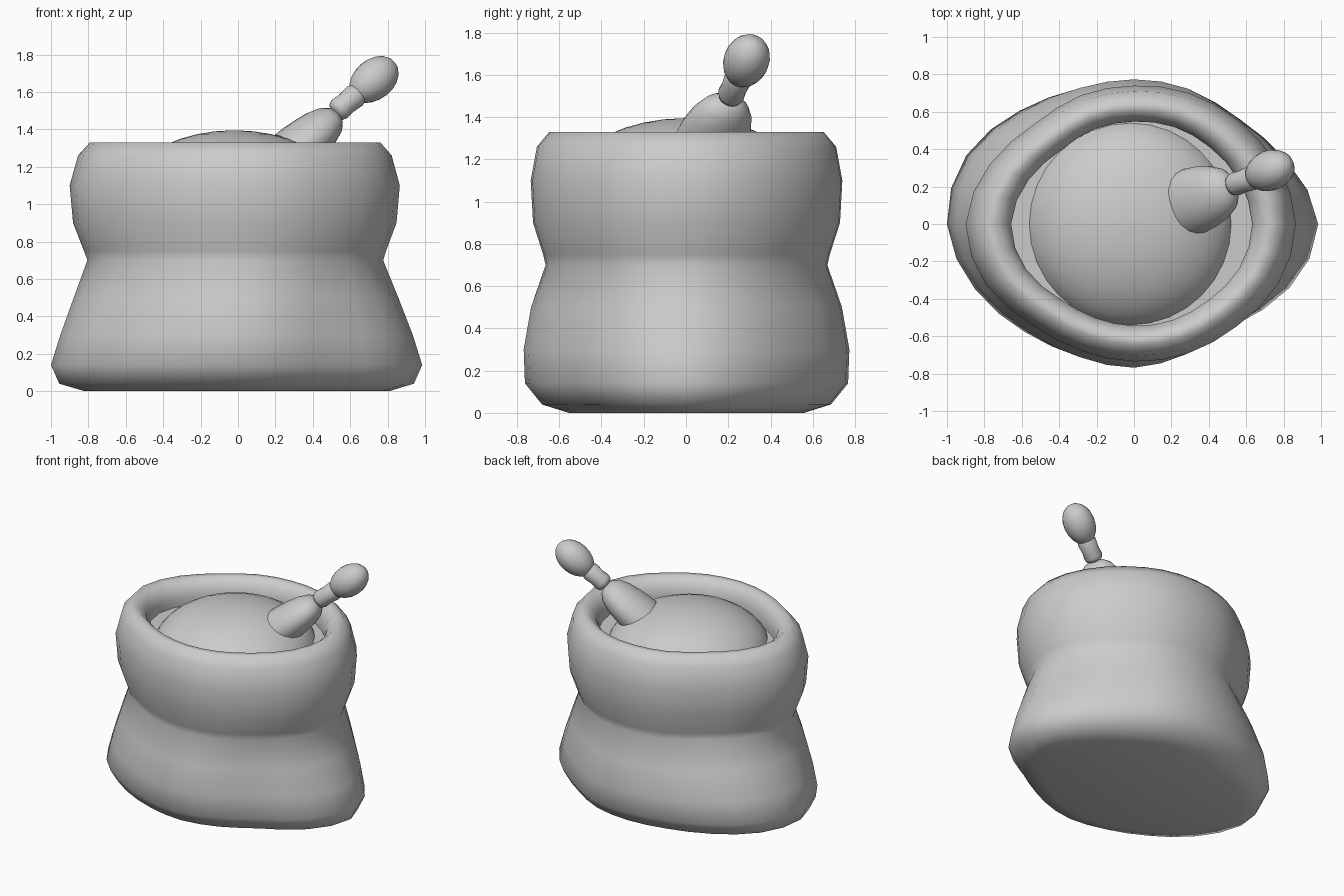
import bpy, bmesh
from math import cos, sin, pi, radians
from mathutils import Vector, Matrix

if "Cube" in bpy.data.objects:
    bpy.data.objects.remove(bpy.data.objects["Cube"])


def loft(name, rings, matrix=Matrix()):
    """Skin a stack of equal-sized rings and cap both ends."""
    bm = bmesh.new()
    loops = [[bm.verts.new(matrix @ Vector(p)) for p in ring] for ring in rings]
    n = len(loops[0])
    for a, b in zip(loops, loops[1:]):
        for i in range(n):
            j = (i + 1) % n
            bm.faces.new((a[i], a[j], b[j], b[i]))
    bm.faces.new(loops[0][::-1])
    bm.faces.new(loops[-1])
    bmesh.ops.recalc_face_normals(bm, faces=bm.faces)
    mesh = bpy.data.meshes.new(name)
    bm.to_mesh(mesh)
    bm.free()
    obj = bpy.data.objects.new(name, mesh)
    bpy.context.collection.objects.link(obj)
    bpy.ops.object.select_all(action='DESELECT')
    obj.select_set(True)
    bpy.context.view_layer.objects.active = obj
    bpy.ops.object.shade_smooth_by_angle(angle=radians(65))
    return obj


def oval(rx, ry, z, n=20):
    return [(rx * cos(2 * pi * i / n), ry * sin(2 * pi * i / n), z) for i in range(n)]


def refine(radii):
    """Double the number of outline points along a smooth closed curve."""
    n, out = len(radii), []
    for i in range(n):
        a, b, c, d = (radii[(i + k) % n] for k in (-1, 0, 1, 2))
        out += [b, (9 * (b + c) - a - d) / 16]
    return out


# Sack: irregular outlines (radius every 22.5 degrees) for the foot and the collar
FOOT = refine([.985, .885, .80, .785, .775, .79, .865, .97,
               1.0, .92, .825, .775, .77, .755, .77, .90])
COLLAR = refine([.865, .83, .785, .76, .74, .745, .755, .835,
                 .90, .855, .765, .735, .735, .75, .775, .835])
# height, x scale, y scale, blend from foot to collar
SACK = [(0, .82, .72, 0), (.04, .955, .885, 0), (.14, 1, .99, 0),
        (.30, .955, 1, .05), (.50, .915, .97, .4), (.70, .885, .90, .9),
        (.75, .915, .92, 1), (.90, .98, .985, 1), (1.10, 1, 1, 1),
        (1.26, .95, .96, 1), (1.33, .88, .88, 1), (1.33, .82, .82, 1),
        (1.28, .755, .765, 1), (1.22, .73, .74, 1), (1.16, .73, .74, 1)]


def sack_ring(z, sx, sy, t):
    ring = []
    for i, (f, c) in enumerate(zip(FOOT, COLLAR)):
        a, r = i * 2 * pi / len(FOOT), f + (c - f) * t
        ring.append((sx * r * cos(a), sy * r * sin(a), z))
    return ring


loft("sack", [sack_ring(*s) for s in SACK])

# Domed heap of contents filling the mouth of the sack
heap = []
for k in range(9):
    a = radians(10 + 79 * k / 8)
    r = .562 * cos(a)
    heap.append([(x - .02, y, z) for x, y, z in oval(r, r, 1.075 + .32 * sin(a), 32)])
loft("heap", heap)

# Scoop, tilted along one axis
AXIS = Vector((.735, .267, .624)).normalized()
TURN = AXIS.to_track_quat('Z', 'Y').to_matrix().to_4x4()


def place(x, y, z):
    return Matrix.Translation((x, y, z)) @ TURN


BOWL = [(-.34, .178, .13), (-.28, .178, .128), (-.20, .17, .12), (-.12, .15, .108),
        (-.05, .115, .085), (-.015, .075, .055), (0, .025, .02)]
loft("scoop_bowl", [oval(w, h, s) for s, w, h in BOWL], place(.53, .20, 1.48))

NECK = [(-.085, .03), (-.075, .055), (-.05, .064), (0, .06), (.06, .066), (.10, .05)]
loft("scoop_neck", [oval(r, r, s) for s, r in NECK], place(.58, .228, 1.54))

knob = []
for k in range(11):
    a = radians(-86 + 172 * k / 10)
    r = .108 * cos(a) * (1 + .04 * sin(a))
    knob.append(oval(r, r, .150 * sin(a)))
loft("scoop_knob", knob, place(.725, .285, 1.665))
